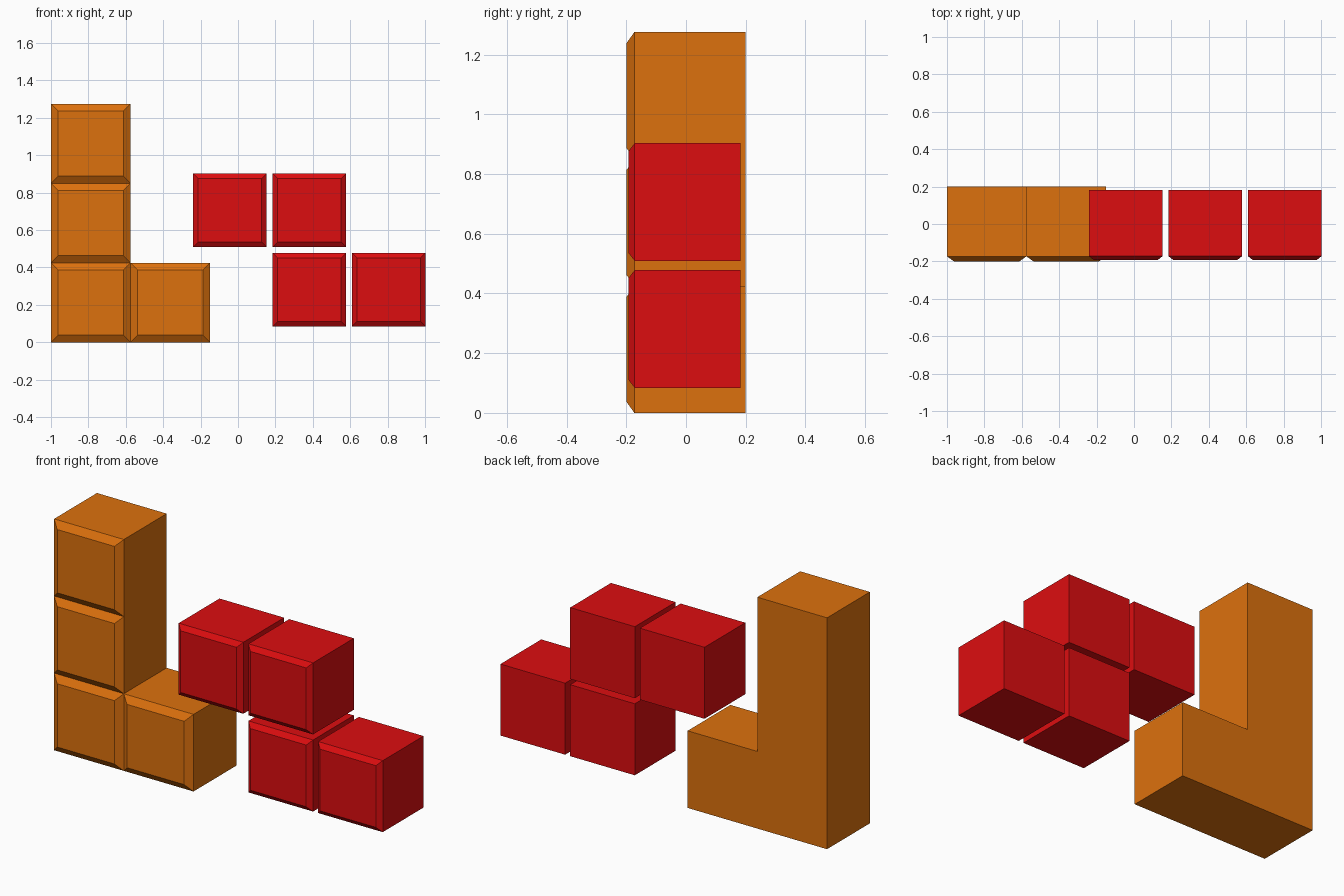
import bpy
import bmesh

if "Cube" in bpy.data.objects:
    bpy.data.objects.remove(bpy.data.objects["Cube"])

PITCH = 0.425


def material(name, color):
    m = bpy.data.materials.new(name)
    m.diffuse_color = (*color, 1.0)
    m.use_nodes = True
    m.node_tree.nodes["Principled BSDF"].inputs["Base Color"].default_value = m.diffuse_color
    return m


def block_piece(name, cells, origin, size, y_front, y_edge, y_back, inset, mat):
    """Cubes on an x/z grid, each with a raised, chamfered front face."""
    bm = bmesh.new()
    touching = size >= PITCH - 1e-4
    for i, k in cells:
        x0, z0 = origin[0] + i * PITCH, origin[1] + k * PITCH

        def ring(y, d):
            x1, z1 = x0 + size, z0 + size
            return [bm.verts.new(c) for c in (
                (x0 + d, y, z0 + d), (x1 - d, y, z0 + d),
                (x1 - d, y, z1 - d), (x0 + d, y, z1 - d))]

        back, edge, front = ring(y_back, 0), ring(y_edge, 0), ring(y_front, inset)
        bm.faces.new(front)
        bm.faces.new(back[::-1])
        for n, (di, dk) in enumerate(((0, -1), (1, 0), (0, 1), (-1, 0))):
            m = (n + 1) % 4
            bm.faces.new((front[n], edge[n], edge[m], front[m]))
            # leave out walls shared by touching cubes
            if not (touching and (i + di, k + dk) in cells):
                bm.faces.new((edge[n], back[n], back[m], edge[m]))
    bmesh.ops.remove_doubles(bm, verts=bm.verts[:], dist=1e-4)
    bmesh.ops.recalc_face_normals(bm, faces=bm.faces[:])
    mesh = bpy.data.meshes.new(name)
    bm.to_mesh(mesh)
    bm.free()
    mesh.materials.append(mat)
    obj = bpy.data.objects.new(name, mesh)
    bpy.context.collection.objects.link(obj)


orange = material("orange", (0.72, 0.165, 0.004))
red = material("red", (0.72, 0.004, 0.005))

# L-shaped piece: joined cubes
block_piece("l_piece", {(0, 0), (1, 0), (0, 1), (0, 2)}, (-1.0, 0.0),
            0.4235 + 0.0015, -0.2, -0.173, 0.2, 0.038, orange)

# Z-shaped piece: four slightly smaller, separate cubes
for n, cell in enumerate(((0, 1), (1, 1), (1, 0), (2, 0))):
    block_piece(f"z_piece_cube_{n + 1}", {cell}, (-0.241, 0.084),
                0.394, -0.193, -0.172, 0.183, 0.027, red)
